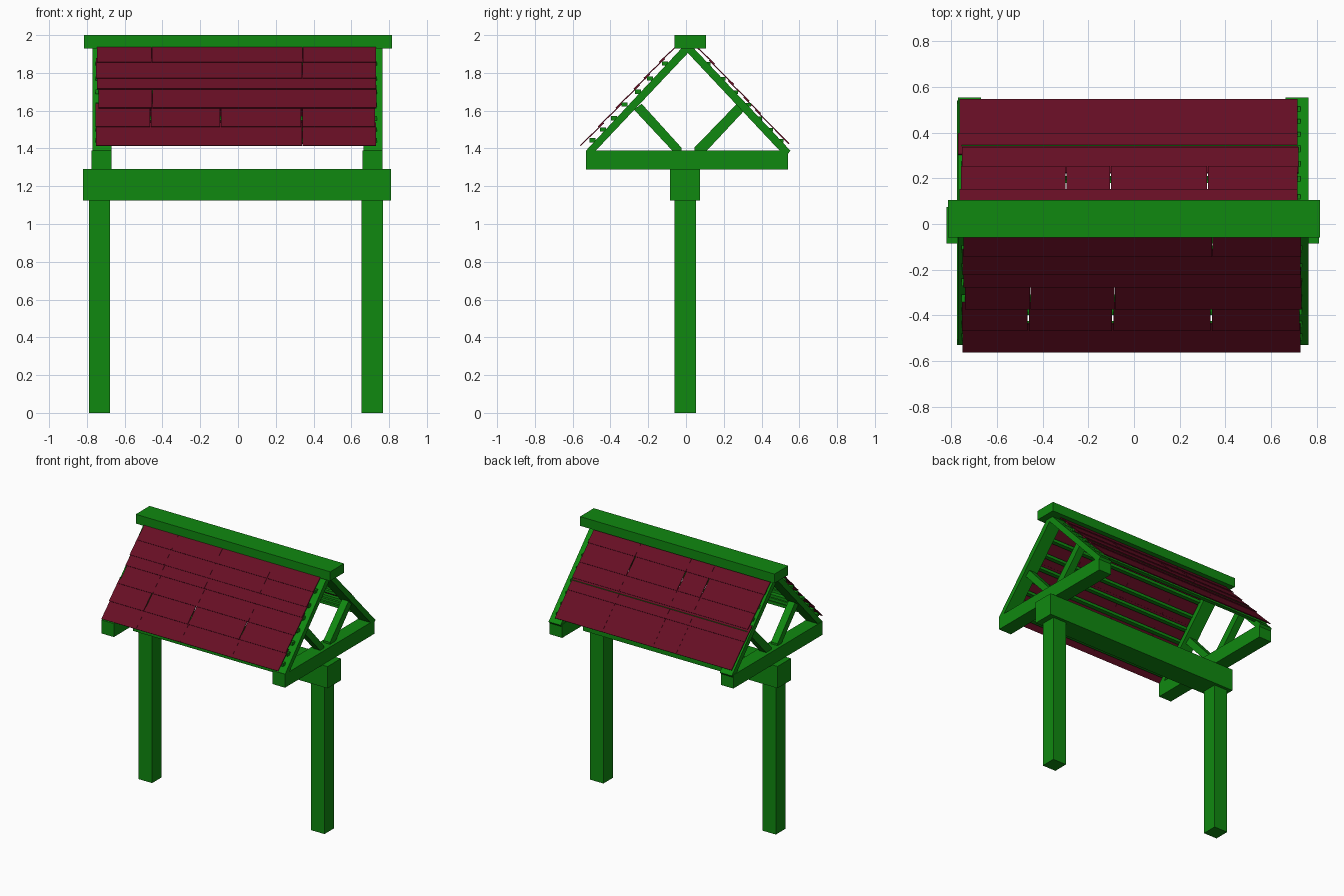
import bpy, bmesh
from mathutils import Vector

if "Cube" in bpy.data.objects:
    bpy.data.objects.remove(bpy.data.objects["Cube"])


def material(name, rgb):
    m = bpy.data.materials.new(name)
    m.diffuse_color = (*rgb, 1)
    m.use_nodes = True
    m.node_tree.nodes["Principled BSDF"].inputs["Base Color"].default_value = m.diffuse_color
    return m


GREEN = material("green_wood", (0.005, 0.25, 0.005))
RED = material("dark_red_shingle", (0.135, 0.0045, 0.018))


def prism(name, pts, x0, x1, mat):
    """Extrude a (y, z) profile along x."""
    bm = bmesh.new()
    a = [bm.verts.new((x0, y, z)) for y, z in pts]
    b = [bm.verts.new((x1, y, z)) for y, z in pts]
    bm.faces.new(a)
    bm.faces.new(b[::-1])
    n = len(pts)
    for i in range(n):
        j = (i + 1) % n
        bm.faces.new((a[j], a[i], b[i], b[j]))
    bmesh.ops.recalc_face_normals(bm, faces=bm.faces)
    me = bpy.data.meshes.new(name)
    bm.to_mesh(me)
    bm.free()
    me.materials.append(mat)
    ob = bpy.data.objects.new(name, me)
    bpy.context.collection.objects.link(ob)
    return ob


def box(name, x0, x1, y0, y1, z0, z1, mat=GREEN):
    return prism(name, [(y0, z0), (y1, z0), (y1, z1), (y0, z1)], x0, x1, mat)


# Long beams
box("main_beam", -0.82, 0.81, -0.085, 0.075, 1.125, 1.29)
box("ridge_beam", -0.815, 0.815, -0.06, 0.105, 1.93, 2.0)

# Two end frames: post, tie beam, rafters and braces
for side, px0, px1, x0, x1 in (("left", -0.79, -0.678, -0.775, -0.67),
                               ("right", 0.655, 0.767, 0.66, 0.765)):
    box(side + "_post", px0, px1, -0.06, 0.053, 0, 1.13)
    box(side + "_tie_beam", x0, x1, -0.53, 0.54, 1.288, 1.39)
    prism(side + "_front_rafter", [(-0.53, 1.388), (-0.478, 1.388), (0.01, 1.905),
                                   (0.01, 1.932), (-0.022, 1.932)], x0 + 0.004, x1, GREEN)
    prism(side + "_back_rafter", [(0.553, 1.388), (0.54, 1.372), (0.496, 1.388), (0.01, 1.905),
                                  (0.01, 1.932), (0.04, 1.932)], x0 + 0.004, x1, GREEN)
    prism(side + "_front_brace", [(-0.038, 1.388), (0.025 - 0.05, 1.388), (-0.025, 1.405),
                                  (-0.235, 1.637), (-0.275, 1.605), (-0.072 - 0.0, 1.388)],
          x0 + 0.025, x1 - 0.025, GREEN)
    prism(side + "_back_brace", [(0.045, 1.388), (0.11, 1.388), (0.308, 1.60),
                                 (0.27, 1.637), (0.045, 1.405)],
          x0 + 0.025, x1 - 0.025, GREEN)

# Battens across both slopes
for i, (y, z) in enumerate([(-0.11, 1.85), (-0.19, 1.77), (-0.255, 1.70), (-0.325, 1.632),
                            (-0.382, 1.56), (-0.44, 1.50), (-0.495, 1.443)]):
    box(f"front_batten_{i}", -0.755, 0.735, y - 0.016, y + 0.016, z - 0.011, z + 0.011)
    yb = -y + 0.006
    box(f"back_batten_{i}", -0.755, 0.728, yb - 0.016, yb + 0.014, z - 0.011, z + 0.008)


def shingles(name, eave, ridge, rows, left, right, splits, gap_row):
    """Overlapping courses of thin boards, each lifted a little at its lower edge."""
    e, r = Vector(eave), Vector(ridge)
    d = r - e
    n = Vector((-d.y, d.x)).normalized()
    if n.y < 0:
        n = -n
    for k in range(len(rows) - 1):
        shift = (0, -0.005, 0.012, 0.004, 0.0, 0.006)[k % 6]
        lo = e + d * rows[k]
        hi = e + d * min(1, rows[k + 1] + 0.05)
        low, high, th = n * 0.004, n * -0.004, n * 0.006
        prof = [tuple(p) for p in (lo + low, hi + high, hi + high + th, lo + low + th)]
        gap = 0.003 if k == gap_row else 0.0004
        xs = [left + shift] + [s + shift * 0.5 for s in splits] + [right + shift * 0.3]
        for c in range(len(xs) - 1):
            prism(f"{name}_{k}_{c}", prof, xs[c] + gap, xs[c + 1] - gap, RED)


# Roof covering
shingles("front_shingle", (-0.555, 1.41), (-0.058, 1.935),
         [0, 0.19, 0.38, 0.57, 0.68, 0.84, 1], -0.752, 0.73, (-0.46, -0.09, 0.34), 1)
shingles("back_shingle", (0.54, 1.42), (0.06, 1.935),
         [0, 0.31, 0.44, 0.61, 0.82, 1], -0.765, 0.717, (-0.3, -0.105, 0.32), 3)
